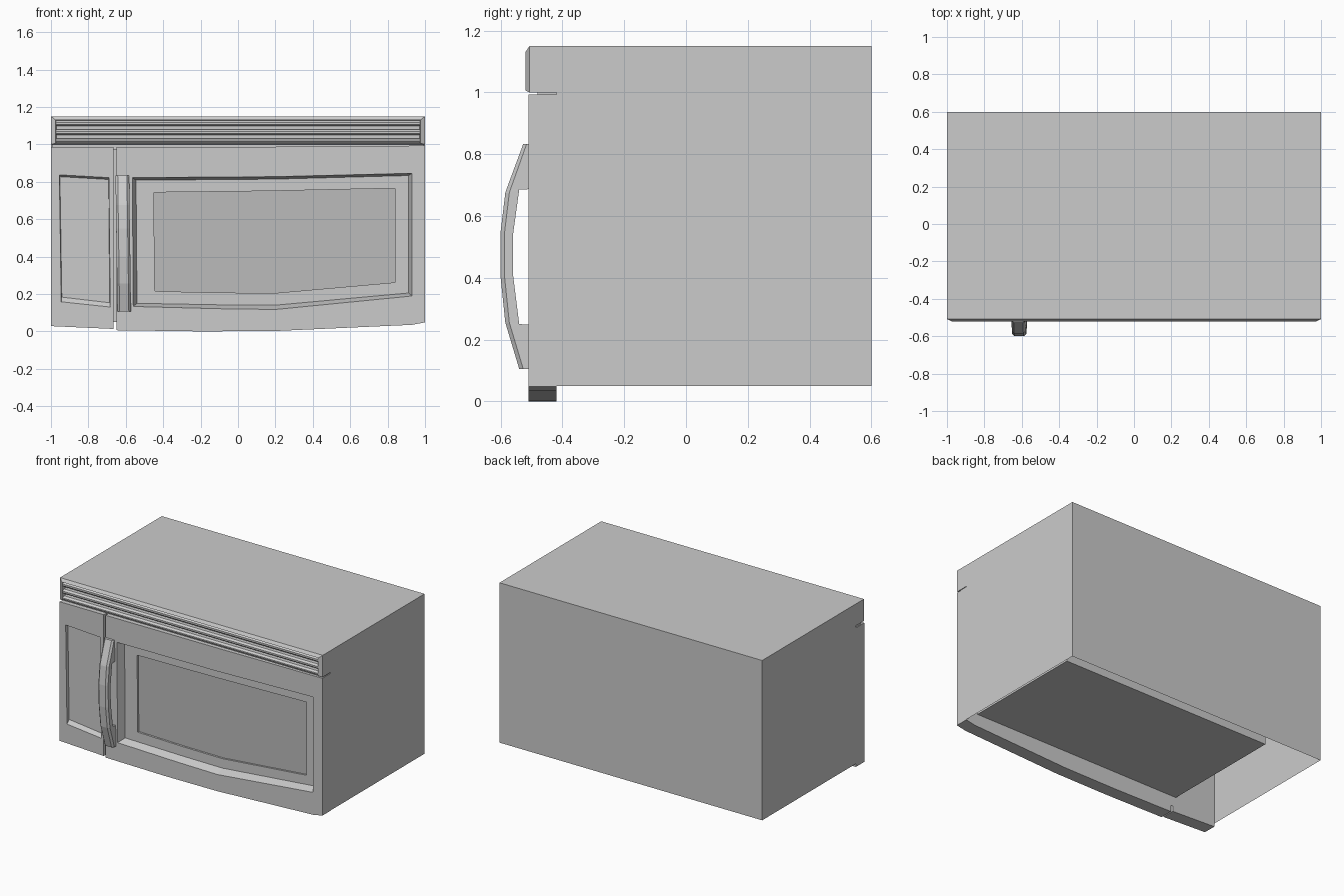
import bpy, bmesh

if "Cube" in bpy.data.objects:
    bpy.data.objects.remove(bpy.data.objects["Cube"])


def finish(name, bm):
    bmesh.ops.recalc_face_normals(bm, faces=bm.faces)
    me = bpy.data.meshes.new(name)
    bm.to_mesh(me)
    bm.free()
    ob = bpy.data.objects.new(name, me)
    bpy.context.collection.objects.link(ob)
    return ob


def loft(name, loops, cap_end=True):
    """Bridge successive closed loops of 3D points, capping both ends."""
    bm = bmesh.new()
    rings = [[bm.verts.new(p) for p in loop] for loop in loops]
    for a, b in zip(rings, rings[1:]):
        n = len(a)
        for i in range(n):
            bm.faces.new((a[i], a[(i + 1) % n], b[(i + 1) % n], b[i]))
    bm.faces.new(rings[0])
    if cap_end:
        bm.faces.new(rings[-1])
    return finish(name, bm)


def at(y, pts):
    return [(x, y, z) for x, z in pts]


def rect(x0, x1, z0, z1):
    return [(x0, z1), (x1, z1), (x1, z0), (x0, z0)]


def box(name, x0, x1, y0, y1, z0, z1):
    return loft(name, [at(y1, rect(x0, x1, z0, z1)), at(y0, rect(x0, x1, z0, z1))])


BACK, FRONT = -0.42, -0.51

# Outer casing: thin sheet shell, open underneath
corners = [(-1, BACK), (1, BACK), (1, 0.6), (-1, 0.6)]
loft("casing", [[(x, y, z) for x, y in corners] for z in (1.15, 0.05)], cap_end=False)

# Cooking cavity seen through the open underside
box("cooking_cavity", -0.69, 0.91, BACK, 0.44, 0.12, 0.93)

# Door with stepped window recess
door = [(-0.65, 0.985), (0.2, 0.987), (1, 0.993), (1, 0.048), (0.93, 0.035), (0.2, 0.002), (-0.2, 0), (-0.65, 0.006)]
opening = [(-0.565, 0.822), (0.2, 0.827), (0.93, 0.845), (0.93, 0.19), (0.91, 0.187), (0.2, 0.117), (-0.1, 0.121), (-0.56, 0.133)]
floor = [(-0.545, 0.808), (0.2, 0.814), (0.912, 0.833), (0.912, 0.206), (0.9, 0.204), (0.2, 0.14), (-0.1, 0.142), (-0.54, 0.15)]
window = [(-0.45, 0.743), (0.15, 0.75), (0.84, 0.765), (0.84, 0.262), (0.82, 0.26), (0.2, 0.205), (-0.1, 0.207), (-0.445, 0.215)]
loft("door", [at(BACK, door), at(FRONT, door), at(FRONT, opening), at(-0.455, floor),
              at(-0.455, window), at(-0.44, window)])

# Tinted window pane
bm = bmesh.new()
bm.faces.new([bm.verts.new(p) for p in reversed(at(-0.442, window))])
pane = finish("window_pane", bm)
for p in pane.data.polygons:
    if p.normal.y > 0:
        pane.data.flip_normals()
tint = bpy.data.materials.new("tinted_glass")
tint.diffuse_color = (0.5, 0.5, 0.5, 1)
tint.use_nodes = True
tint.node_tree.nodes["Principled BSDF"].inputs["Base Color"].default_value = tint.diffuse_color
pane.data.materials.append(tint)

# Control panel with shallow recess
panel = [(-1, 0.985), (-0.665, 0.985), (-0.665, 0.013), (-1, 0.028)]
opening = [(-0.955, 0.837), (-0.69, 0.822), (-0.683, 0.13), (-0.945, 0.158)]
floor = [(-0.952, 0.827), (-0.692, 0.812), (-0.686, 0.153), (-0.942, 0.183)]
loft("control_panel", [at(BACK, panel), at(FRONT, panel), at(FRONT, opening), at(-0.49, floor)])

# Vent frame with chamfered rim, plus backing strip above the door
loft("vent_frame", [at(BACK, rect(-1, 1, 1.0, 1.15)), at(-0.507, rect(-1, 1, 1.0, 1.15)),
                    at(-0.52, rect(-0.975, 0.975, 1.006, 1.13)), at(-0.48, rect(-0.97, 0.97, 1.008, 1.126))])
box("vent_backing", -0.995, 0.995, -0.48, BACK, 0.97, 1.01)

# Vent slats
for i, (z0, z1) in enumerate([(1.006, 1.032), (1.05, 1.079), (1.098, 1.128)]):
    prof = [(-0.478, z0), (-0.51, z0), (-0.519, z0 + 0.008), (-0.519, z1 - 0.01), (-0.505, z1), (-0.478, z1)]
    loft(f"vent_slat_{i + 1}", [[(x, y, z) for y, z in prof] for x in (-0.972, 0.972)])

# Bowed handle: outer (y, z) and inner (y, z) at each station
stations = [((-0.527, 0.833), (-0.505, 0.833)), ((-0.581, 0.687), (-0.505, 0.687)),
            ((-0.585, 0.675), (-0.54, 0.685)), ((-0.60, 0.55), (-0.56, 0.54)),
            ((-0.60, 0.40), (-0.56, 0.41)), ((-0.585, 0.255), (-0.54, 0.25)),
            ((-0.582, 0.245), (-0.505, 0.248)), ((-0.54, 0.105), (-0.505, 0.105))]
loops = []
for (yo, zo), (yi, zi) in stations:
    s = 0.01 * (0.833 - zo) / 0.73          # slight lean across the door
    x0, x1 = -0.655 + s, -0.582 + s
    c = min(0.013, (yi - yo) * 0.5)
    loops.append([(x0, yi, zi), (x0, yo + c, zo), (x0 + 0.012, yo, zo),
                  (x1 - 0.012, yo, zo), (x1, yo + c, zo), (x1, yi, zi)])
loft("door_handle", loops)
